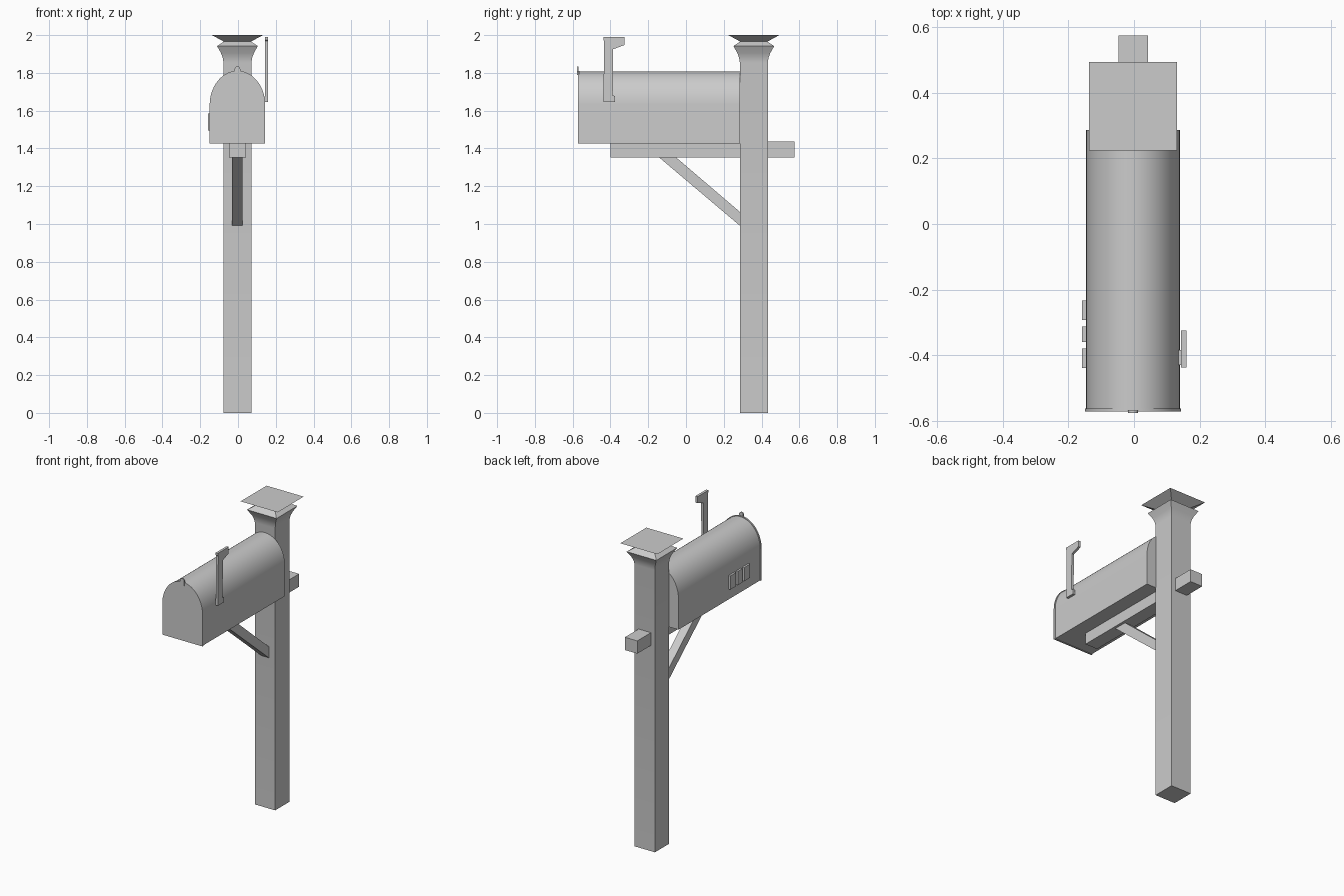
import bpy, bmesh, math

if "Cube" in bpy.data.objects:
    bpy.data.objects.remove(bpy.data.objects["Cube"])

CX = -0.003          # common centre line of post, arm and box
POST_Y = 0.359


def finish(name, bm, smooth=None):
    bmesh.ops.recalc_face_normals(bm, faces=bm.faces)
    me = bpy.data.meshes.new(name)
    bm.to_mesh(me)
    bm.free()
    ob = bpy.data.objects.new(name, me)
    bpy.context.collection.objects.link(ob)
    if smooth:
        bpy.ops.object.select_all(action='DESELECT')
        ob.select_set(True)
        bpy.context.view_layer.objects.active = ob
        bpy.ops.object.shade_smooth_by_angle(angle=math.radians(smooth))
    return ob


def loft(name, rings, smooth=None):
    """Skin a list of equal-length point rings and cap both ends."""
    bm = bmesh.new()
    vs = [[bm.verts.new(p) for p in r] for r in rings]
    n = len(vs[0])
    for a, b in zip(vs, vs[1:]):
        for i in range(n):
            bm.faces.new((a[i], a[(i + 1) % n], b[(i + 1) % n], b[i]))
    bm.faces.new(vs[0])
    bm.faces.new(vs[-1])
    return finish(name, bm, smooth)


def square(h, z):
    return [(CX + sx * h, POST_Y + sy * h, z)
            for sx, sy in ((-1, -1), (1, -1), (1, 1), (-1, 1))]


def box(name, x0, x1, y0, y1, z0, z1):
    return loft(name, [[(x0, y0, z), (x1, y0, z), (x1, y1, z), (x0, y1, z)]
                       for z in (z0, z1)])


def side_plate(name, pts, x0, x1):
    """Extrude a (y, z) outline along x."""
    return loft(name, [[(x, y, z) for y, z in pts] for x in (x0, x1)])


def arch(hw, z0, zs, zt, y, n=28):
    """Mailbox cross-section: straight sides with a rounded top."""
    pts = [(CX - hw, y, z0), (CX + hw, y, z0)]
    for i in range(n + 1):
        a = math.pi * i / n
        pts.append((CX + hw * math.cos(a), y, zs + (zt - zs) * math.sin(a)))
    return pts


# Post with flared capital
loft("post", [square(h, z) for h, z in (
    (0.074, 0), (0.074, 1.855), (0.078, 1.88), (0.087, 1.905),
    (0.108, 1.942), (0.07, 1.967))], 25)

# Flat-topped cap tapering downward
loft("post_cap", [square(0.065, 1.962), square(0.135, 2.0)])

# Horizontal arm through the post and diagonal brace
box("arm", CX - 0.045, CX + 0.045, -0.40, 0.575, 1.353, 1.437)
side_plate("brace", [(-0.143, 1.353), (-0.053, 1.353), (0.29, 1.06), (0.29, 0.987)],
           CX - 0.028, CX + 0.028)

# Mailbox body and door
loft("mailbox_body", [arch(0.143, 1.427, 1.63, 1.807, y) for y in (-0.565, 0.287)], 35)
loft("mailbox_door", [arch(0.147, 1.425, 1.63, 1.811, y) for y in (-0.573, -0.563)], 35)

# Door pull tab with rounded top
tab = [(CX - 0.015, 1.79), (CX + 0.015, 1.79)]
tab += [(CX + 0.015 * math.cos(math.pi * i / 8), 1.82 + 0.015 * math.sin(math.pi * i / 8))
        for i in range(9)]
loft("door_tab", [[(x, y, z) for x, z in tab] for y in (-0.577, -0.569)], 35)

# Signal flag on the right side
side_plate("flag", [(-0.437, 1.645), (-0.376, 1.645), (-0.376, 1.678), (-0.388, 1.68),
                    (-0.386, 1.925), (-0.325, 1.948), (-0.325, 1.99), (-0.438, 1.99),
                    (-0.438, 1.975), (-0.433, 1.97), (-0.437, 1.68)], 0.144, 0.160)
box("flag_mount", 0.13, 0.15, -0.43, -0.385, 1.65, 1.675)

# Three blank plates on the left side
for i, (y0, y1) in enumerate(((-0.44, -0.38), (-0.36, -0.313), (-0.293, -0.233))):
    box(f"side_plate_{i + 1}", -0.159, -0.14, y0, y1, 1.495, 1.585)
